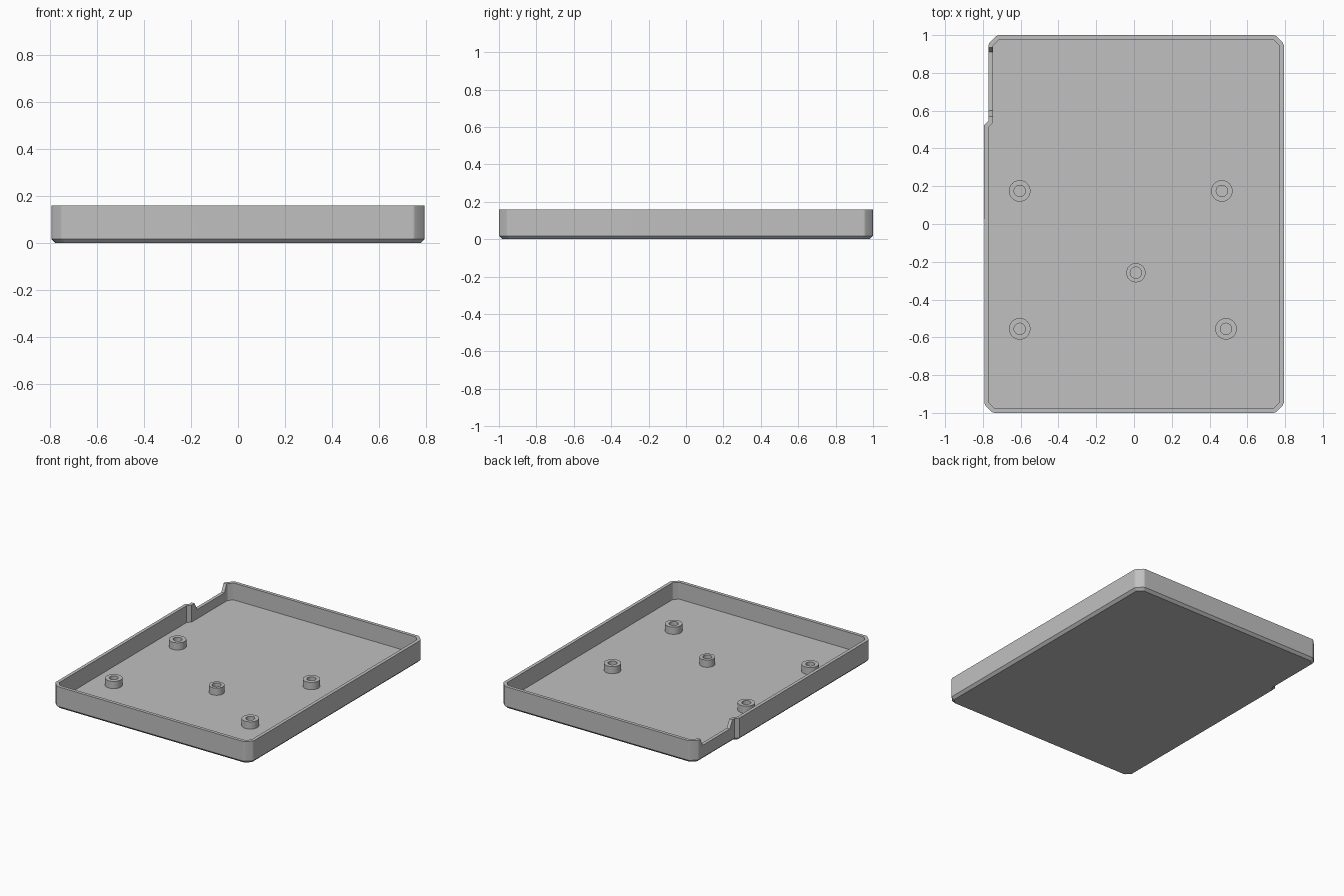
import bpy
import bmesh
from math import cos, sin, pi, radians
from mathutils import Vector

cube = bpy.data.objects.get("Cube")
if cube:
    bpy.data.objects.remove(cube, do_unlink=True)

# Main sizes
HALF_X, HALF_Y, HEIGHT = 0.793, 1.0, 0.16
RECESS = 0.023
WALL, FLOOR, CHAMFER = 0.024, 0.038, 0.018
NOTCH_Z, BOSS_TOP = 0.105, 0.09

# Plain grey plastic
grey = bpy.data.materials.new("grey plastic")
grey.use_nodes = True
grey.diffuse_color = (0.53, 0.53, 0.53, 1)
grey.node_tree.nodes["Principled BSDF"].inputs["Base Color"].default_value = grey.diffuse_color


def cut_corners(points, size):
    """Replace every corner with a straight cut."""
    out = []
    for i, p in enumerate(points):
        for q in (points[i - 1], points[(i + 1) % len(points)]):
            out.append(p + (q - p).normalized() * size)
    return out


def offset(points, dist):
    """Move a counter-clockwise outline inwards with mitred corners."""
    out = []
    for i, p in enumerate(points):
        a = (p - points[i - 1]).normalized()
        b = (points[(i + 1) % len(points)] - p).normalized()
        na, nb = Vector((-a.y, a.x)), Vector((-b.y, b.x))
        out.append(p + (na + nb) * dist / (1 + na.dot(nb)))
    return out


def at_height(points, heights):
    return [(p.x, p.y, z) for p, z in zip(points, heights)]


def loft(name, rings, capped):
    """Skin a stack of rings, optionally closing both ends."""
    bm = bmesh.new()
    rows = [[bm.verts.new(co) for co in ring] for ring in rings]
    n = len(rows[0])
    for low, high in zip(rows, rows[1:]):
        for i in range(n):
            j = (i + 1) % n
            bm.faces.new((low[i], low[j], high[j], high[i]))
    if capped:
        bm.faces.new(rows[0][::-1])
        bm.faces.new(rows[-1])
    mesh = bpy.data.meshes.new(name)
    bm.to_mesh(mesh)
    bm.free()
    mesh.materials.append(grey)
    obj = bpy.data.objects.new(name, mesh)
    bpy.context.collection.objects.link(obj)
    bpy.ops.object.select_all(action="DESELECT")
    obj.select_set(True)
    bpy.context.view_layer.objects.active = obj
    bpy.ops.object.shade_smooth_by_angle(angle=radians(35))
    normals = obj.modifiers.new("flat walls", "WEIGHTED_NORMAL")
    normals.keep_sharp = True
    return obj


# Tray outline: softened corners, with a stepped-in stretch on one side
recess_x = -HALF_X + RECESS
corners = [Vector(p) for p in ((-HALF_X, -HALF_Y), (HALF_X, -HALF_Y),
                               (HALF_X, HALF_Y), (recess_x, HALF_Y))]
outline = cut_corners(cut_corners(corners, 0.045), 0.008)
# the first point lies on the stepped side, so the step goes just before it
step = [(y, z) for y, z in ((0.935, HEIGHT), (0.91, NOTCH_Z), (0.6, NOTCH_Z), (0.57, HEIGHT))]
rim = [HEIGHT] * len(outline) + [z for y, z in step] + [HEIGHT, HEIGHT]
outline += [Vector((recess_x, y)) for y, z in step]
outline += [Vector((recess_x, 0.546)), Vector((-HALF_X, 0.523))]

# Tray: chamfered base, outer wall, rim, inner wall and floor
n = len(outline)
inner = offset(outline, WALL)
loft("tray", [at_height(offset(outline, CHAMFER), [0] * n),
              at_height(outline, [CHAMFER] * n),
              at_height(outline, rim),
              at_height(inner, rim),
              at_height(inner, [FLOOR] * n)], True)


# Screw bosses: open tubes standing on the floor
def screw_boss(name, x, y, radius, sides=24):
    profile = ((radius, FLOOR), (radius, BOSS_TOP), (0.03, BOSS_TOP), (0.03, FLOOR))
    rings = [[(x + r * cos(2 * pi * i / sides), y + r * sin(2 * pi * i / sides), z)
              for i in range(sides)] for r, z in profile]
    loft(name, rings, False)


screw_boss("back_right_boss", -0.605, 0.175, 0.057)
screw_boss("back_left_boss", 0.465, 0.175, 0.057)
screw_boss("front_right_boss", -0.605, -0.555, 0.057)
screw_boss("front_left_boss", 0.487, -0.555, 0.057)
screw_boss("centre_boss", 0.01, -0.258, 0.051)
